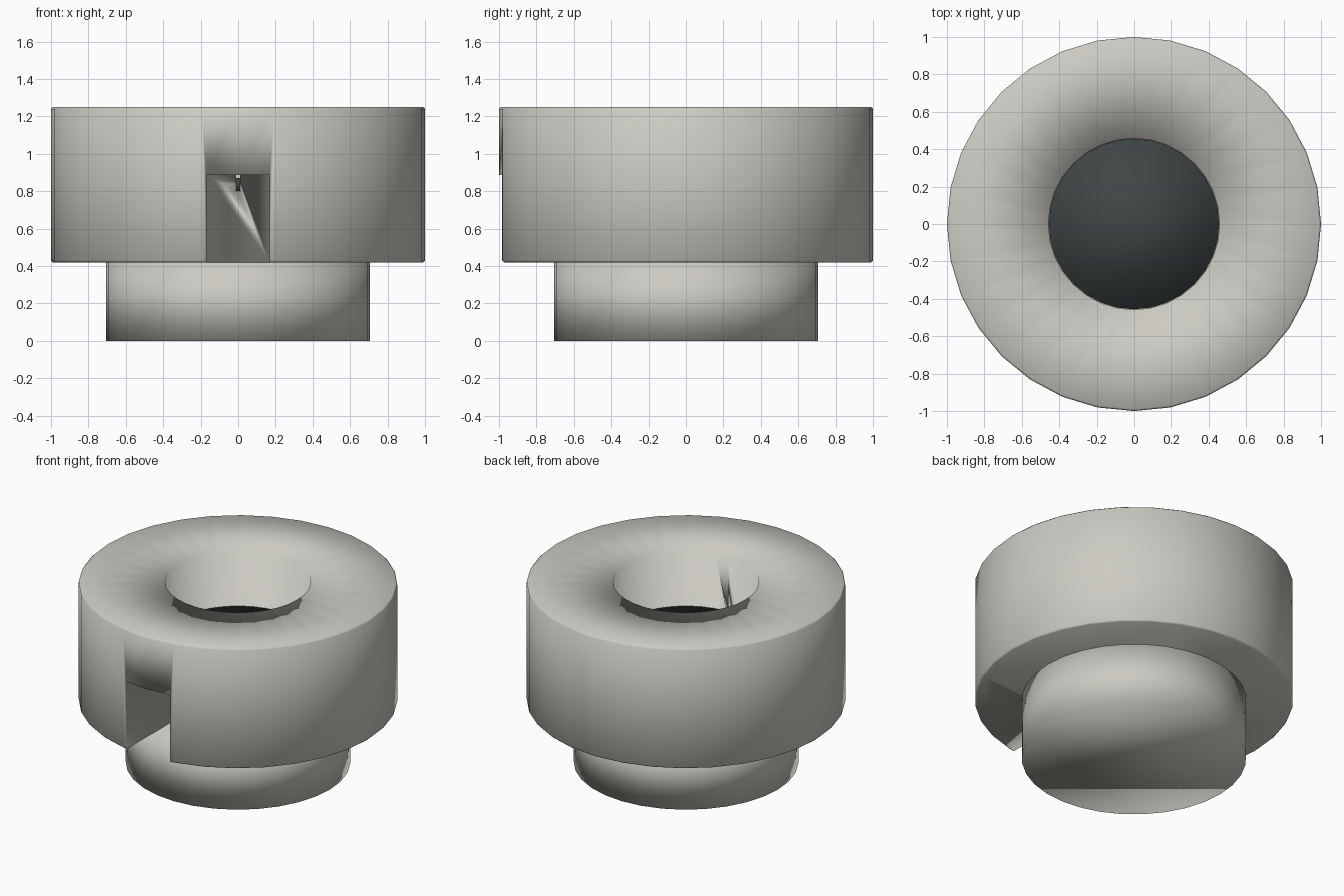
import bpy
import bmesh
import math

cube = bpy.data.objects.get("Cube")
if cube:
    bpy.data.objects.remove(cube, do_unlink=True)

SIDES = 32


def material(name, rgb):
    mat = bpy.data.materials.new(name)
    mat.use_nodes = True
    mat.diffuse_color = (*rgb, 1)
    mat.node_tree.nodes["Principled BSDF"].inputs["Base Color"].default_value = (*rgb, 1)
    return mat


def add_object(name, bm, mat):
    bmesh.ops.recalc_face_normals(bm, faces=bm.faces[:])
    mesh = bpy.data.meshes.new(name)
    bm.to_mesh(mesh)
    bm.free()
    mesh.materials.append(mat)
    obj = bpy.data.objects.new(name, mesh)
    bpy.context.collection.objects.link(obj)
    return obj


def lathe(name, profile, mat):
    """Turn a (radius, height) profile about z and cap both ends."""
    bm = bmesh.new()
    rings = []
    for r, z in profile:
        angles = [2 * math.pi * i / SIDES for i in range(SIDES)]
        rings.append([bm.verts.new((r * math.cos(a), r * math.sin(a), z)) for a in angles])
    for low, high in zip(rings, rings[1:]):
        for i in range(SIDES):
            j = (i + 1) % SIDES
            bm.faces.new((low[i], low[j], high[j], high[i]))
    bm.faces.new(rings[0])
    bm.faces.new(rings[-1])
    obj = add_object(name, bm, mat)
    obj.data.shade_smooth()
    return obj


grey = material("warm grey", (0.60, 0.59, 0.54))
dark = material("dark slate", (0.05, 0.06, 0.06))

BOTTOM, TOP, FLOOR = 0.42, 1.25, 0.80
HOLE, EDGE = 0.458, 0.01

# Round foot
lathe("foot", [(0.705, 0), (0.705, BOTTOM)], grey)

# Wide body with slightly eased rims and a blind hole in the top
body = lathe("body", [
    (1 - EDGE, BOTTOM), (1, BOTTOM + EDGE), (1, TOP - EDGE), (1 - EDGE, TOP),
    (HOLE, TOP), (HOLE, FLOOR)], grey)

# Dark disc lying in the hole
lathe("dark_disc", [(HOLE - 0.002, FLOOR + 0.002), (HOLE - 0.002, 0.87)], dark)

# Slot cut into the front, open at the bottom
WIDTH, CEILING, BACK, FRONT = 0.335, 0.888, -0.457, -1.2
LOW = BOTTOM - 0.2
bm = bmesh.new()
bmesh.ops.create_cube(bm, size=1)
bmesh.ops.scale(bm, vec=(WIDTH, BACK - FRONT, CEILING - LOW), verts=bm.verts)
bmesh.ops.translate(bm, vec=(0, (BACK + FRONT) / 2, (CEILING + LOW) / 2), verts=bm.verts)
cutter = add_object("slot_cutter", bm, grey)
cutter.data.shade_smooth()
cutter.hide_render = True
cutter.hide_viewport = True

cut = body.modifiers.new("slot", "BOOLEAN")
cut.operation = "DIFFERENCE"
cut.solver = "EXACT"
cut.object = cutter
